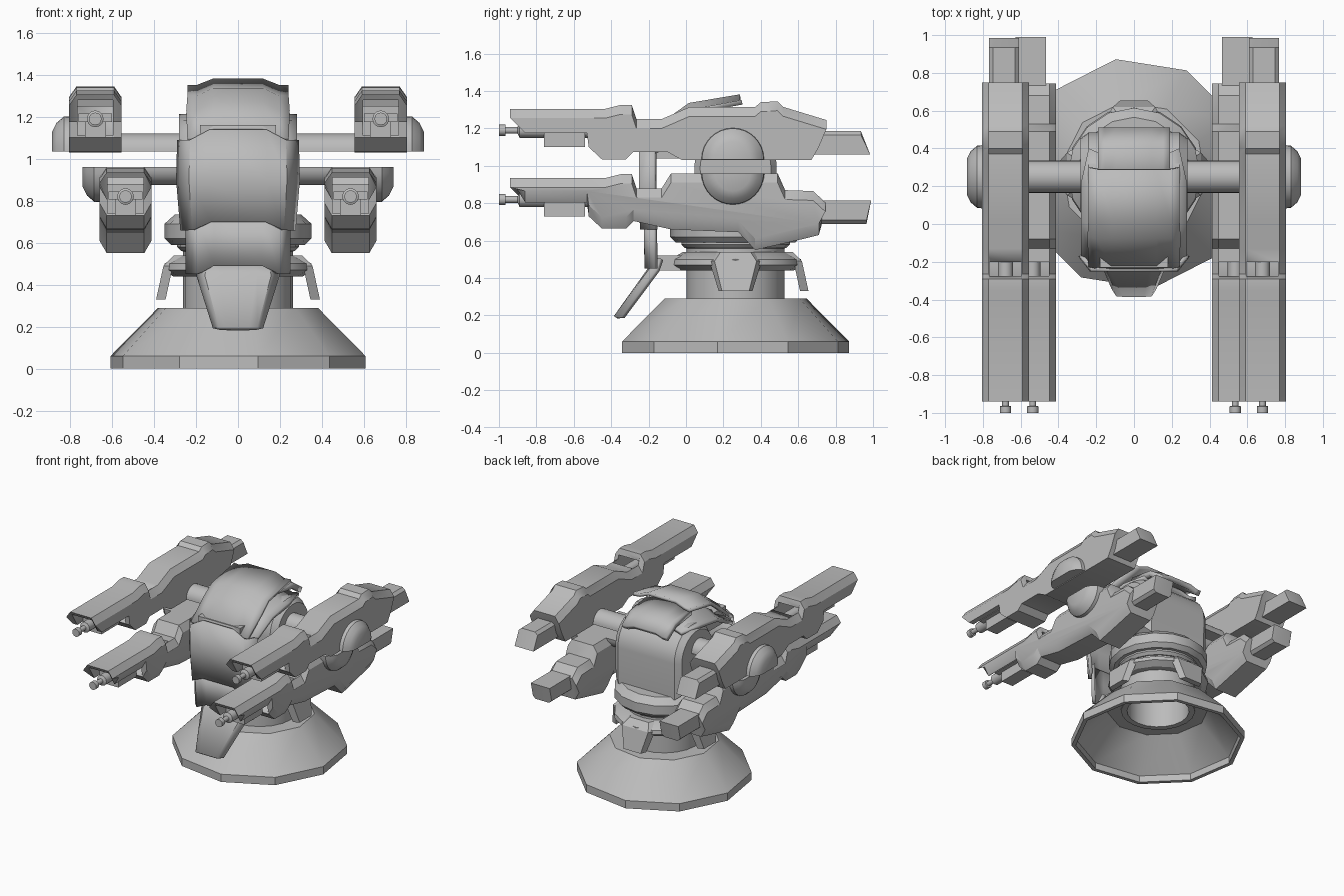
import bpy, bmesh
from math import sin, cos, pi, radians
from mathutils import Vector

if "Cube" in bpy.data.objects:
    bpy.data.objects.remove(bpy.data.objects["Cube"])

GREY = (0.5, 0.5, 0.5, 1)
metal = bpy.data.materials.new("plain grey metal")
metal.use_nodes = True
metal.diffuse_color = GREY
metal.node_tree.nodes["Principled BSDF"].inputs["Base Color"].default_value = GREY

CY = 0.265  # turret axis in y


def finish(name, bm):
    bmesh.ops.recalc_face_normals(bm, faces=bm.faces)
    mesh = bpy.data.meshes.new(name)
    bm.to_mesh(mesh)
    bm.free()
    mesh.materials.append(metal)
    obj = bpy.data.objects.new(name, mesh)
    bpy.context.collection.objects.link(obj)
    bpy.ops.object.select_all(action='DESELECT')
    obj.select_set(True)
    bpy.context.view_layer.objects.active = obj
    bpy.ops.object.shade_smooth_by_angle(angle=radians(32))
    return obj


def loft(name, rings, closed=False):
    """Skin closed loops of points; cap the ends unless the loops form a ring."""
    bm = bmesh.new()
    loops = [[bm.verts.new(p) for p in ring] for ring in rings]
    pairs = list(zip(loops, loops[1:]))
    if closed:
        pairs.append((loops[-1], loops[0]))
    else:
        bm.faces.new(loops[0])
        bm.faces.new(loops[-1])
    for a, b in pairs:
        for i in range(len(a)):
            j = (i + 1) % len(a)
            bm.faces.new((a[i], a[j], b[j], b[i]))
    return finish(name, bm)


def lathe(name, profile, sides, phase=0):
    angles = [phase + 2 * pi * i / sides for i in range(sides)]
    return loft(name, [[(r * cos(a), CY + r * sin(a), z) for r, z in profile]
                       for a in angles], closed=True)


def box(name, x, y, z):
    """Box from (min, max) pairs."""
    loop = [(y[0], z[0]), (y[1], z[0]), (y[1], z[1]), (y[0], z[1])]
    return loft(name, [[(px, *p) for p in loop] for px in x])


def plate(name, rows, side_depth, thick=0.025):
    """Folded armour plate; rows are (y, centre z, side z, half width)."""
    bm = bmesh.new()
    grid = []
    for y, zc, zs, w in rows:
        half = [(1, side_depth, zs), (0.8, 0, zs), (0.48, 0, zc)]
        pts = [(-k * w, y + d, z) for k, d, z in half]
        pts += [(k * w, y + d, z) for k, d, z in reversed(half)]
        grid.append([bm.verts.new(p) for p in pts])
    for a, b in zip(grid, grid[1:]):
        for i in range(len(a) - 1):
            bm.faces.new((a[i], a[i + 1], b[i + 1], b[i]))
    obj = finish(name, bm)
    mod = obj.modifiers.new("thickness", 'SOLIDIFY')
    mod.thickness = thick
    mod.offset = 0
    return obj


def half_round(name, stations, z, up):
    """Half disc solid along x; stations are (x, radius)."""
    arc = [pi * i / 16 for i in range(17)]
    return loft(name, [[(x, 0.25 + r * cos(t), z + up * r * sin(t)) for t in arc]
                       for x, r in stations])


def hull(name, x, top, bottom, half_w, cut_top, cut_bottom):
    """Side outline extruded in x with chamfered top and bottom edges."""
    rings = []
    for k, c in ((-1, 1), (-0.72, 0), (0.72, 0), (1, 1)):
        ring = [(x + k * half_w, y, z - c * cut_top) for y, z in top]
        ring += [(x + k * half_w, y, z + c * cut_bottom) for y, z in bottom]
        rings.append(ring)
    return loft(name, rings)


# Pedestal: hollow ten-sided skirt, column and collars
lathe("base_skirt", [(.615, 0), (.615, .06), (.385, .29), (.24, .29), (.24, .26),
                     (.36, .26), (.585, .05), (.585, 0)], 10, radians(27))
lathe("column", [(.262, .25), (.262, .62), (.22, .62), (.22, .25)], 20)
lathe("lower_collar", [(.25, .44), (.31, .44), (.355, .47), (.35, .5), (.28, .54), (.25, .54)], 16)
lathe("collar_core", [(.2, .55), (.27, .56), (.29, .58), (.29, .66), (.2, .66)], 20)
lathe("upper_collar", [(.2, .6), (.32, .59), (.35, .62), (.35, .69), (.3, .735), (.2, .735)], 16)

# Splayed flaps on the left, back and right of the lower collar
for label, ang in (("left", 0), ("back", pi / 2), ("right", pi)):
    out = Vector((cos(ang), sin(ang), 0))
    side = Vector((-sin(ang), cos(ang), 0))
    rings = []
    for r, z, w in ((.26, .54, .1), (.31, .49, .14), (.345, .33, .09)):
        rings.append([Vector((0, CY, z)) + out * (r + dr) + side * s * w
                      for dr, s in ((0, -1), (.045, -.8), (.045, .8), (0, 1))])
    loft("flap_" + label, rings)

# Torso drum
arc = [(CY + .22 * cos(pi * i / 14), 1.0 + .22 * sin(pi * i / 14)) for i in range(15)]
outline = arc + [(.05, .72), (.48, .72)]
loft("torso_drum", [[(x, CY + (y - CY) * k, .97 + (z - .97) * k) for y, z in outline]
                    for x, k in ((-.282, .86), (-.24, 1), (.24, 1), (.282, .86))])
box("chest_mount", (-.18, .18), (-.23, .1), (1.04, 1.16))
box("apron_mount", (-.13, .13), (-.18, -.03), (.44, .52))

# Front armour
plate("chest_plate", [(-.24, 1.14, 1.09, .28), (-.24, .9, .9, .285), (-.235, .70, .66, .265)], .075)
plate("waist_plate", [(-.215, .74, .74, .24), (-.21, .49, .45, .24)], .05)
plate("apron_plate", [(-.17, .5, .5, .17), (-.19, .45, .44, .19), (-.375, .19, .19, .11)], .04)
plate("hood", [(.29, 1.37, 1.34, .24), (.02, 1.325, 1.29, .24), (-.07, 1.26, 1.22, .245),
               (-.23, 1.14, 1.09, .24)], .01)
plate("shoulder_cover", [(.38, 1.22, 1.2, .24), (.2, 1.25, 1.2, .28), (0, 1.22, 1.17, .28),
                         (-.2, 1.09, 1.07, .28)], .02)
plate("rear_cover", [(.2, 1.3, 1.28, .19), (.4, 1.27, 1.25, .19), (.5, 1.2, 1.18, .19)], 0, .04)

# Gun side outlines: the front is shared, the rear differs per pair
FRONT_TOP = [(-.94, 1.305), (-.43, 1.305), (-.35, 1.325), (-.29, 1.325), (-.265, 1.25), (-.13, 1.25)]
FRONT_BOTTOM = [(-.28, 1.075), (-.32, 1.035), (-.45, 1.035), (-.52, 1.1), (-.53, 1.175), (-.86, 1.175)]
UPPER_TOP = [(.02, 1.315), (.37, 1.315), (.4, 1.34), (.49, 1.345), (.52, 1.315), (.75, 1.245)]
UPPER_BOTTOM = [(.71, 1.1), (.67, 1.03), (-.02, 1.03), (-.1, 1.075)]
LOWER_TOP = [(-.08, .96), (.49, .96), (.53, .87), (.68, .865), (.745, .805)]
LOWER_BOTTOM = [(.71, .63), (.63, .61), (.37, .55), (.28, .645), (-.08, .66)]


def gun(tag, s, x, dz, rear_top, rear_bottom, cut_bottom):
    cx = s * x
    drop = lambda pts: [(y, z + dz) for y, z in pts]
    body = hull("gun_body_" + tag, cx, drop(FRONT_TOP) + rear_top,
                rear_bottom + drop(FRONT_BOTTOM), .124, .05, cut_bottom)
    # Open channel inside the muzzle shroud
    cutter = box("channel_cutter", (cx - .085, cx + .085), (-1.1, -.2), (1.11 + dz, 1.28 + dz))
    cutter.hide_render = True
    mod = body.modifiers.new("channel", 'BOOLEAN')
    mod.operation = 'DIFFERENCE'
    mod.object = cutter
    mod.solver = 'EXACT'
    bpy.context.view_layer.objects.active = body
    bpy.ops.object.modifier_apply(modifier=mod.name)
    bpy.data.objects.remove(cutter)
    # Barrel with a muzzle sleeve, side lugs and feed box
    steps = ((-1, .03), (-.965, .03), (-.964, .018), (-.9, .018), (-.89, .04), (-.2, .04))
    loft("barrel_" + tag, [[(cx + r * cos(pi * i / 6), y, 1.19 + dz + r * sin(pi * i / 6))
                            for i in range(12)] for y, r in steps])
    box("barrel_lugs_" + tag, (cx - .08, cx + .08), (-.8, -.5), (1.175 + dz, 1.215 + dz))
    box("feed_box_" + tag, (cx - .05, cx + .05), (-.76, -.54), (1.1 + dz, 1.18 + dz))


for s, side in ((1, "left"), (-1, "right")):
    gun("upper_" + side, s, .68, 0, UPPER_TOP, UPPER_BOTTOM, .0)
    gun("lower_" + side, s, .536, -.37, LOWER_TOP, LOWER_BOTTOM, .06)
    # Rear boosters
    hull("booster_upper_" + side, s * .688, [(.6, 1.185), (.935, 1.185)],
         [(.985, 1.06), (.6, 1.06)], .08, .02, .0)
    hull("booster_lower_" + side, s * .547, [(.6, .815), (.99, .815)],
         [(.965, .69), (.6, .69)], .08, .0, .02)
    # Split axles and their outer caps
    for level, z, up, end in (("upper", 1.035, 1, .8), ("lower", .96, -1, .655)):
        half_round(f"axle_{level}_{side}", [(s * .2, .085), (s * (end - .1), .085)], z, up)
        half_round(f"axle_cap_{level}_{side}",
                   [(s * (end - .03), .17), (s * (end + .03), .165),
                    (s * (end + .065), .135), (s * (end + .085), .095)], z, up)
